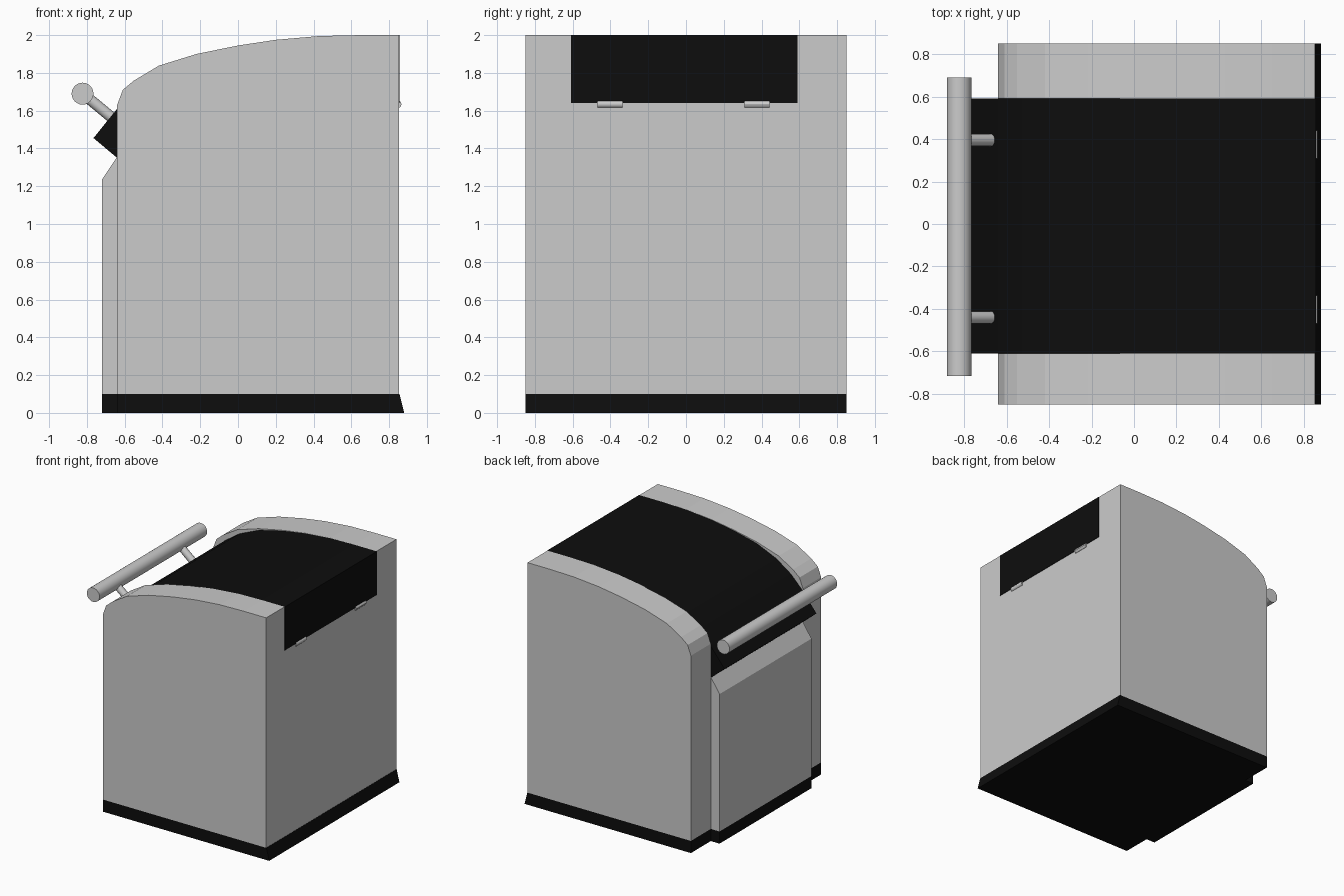
import bpy, bmesh
from mathutils import Vector

if "Cube" in bpy.data.objects:
    bpy.data.objects.remove(bpy.data.objects["Cube"])

Y0, Y1, HALF = -0.61, 0.59, 0.85   # centre channel limits and body half depth

black = bpy.data.materials.new("black_plastic")
black.diffuse_color = (0.004, 0.004, 0.004, 1)
black.use_nodes = True
black.node_tree.nodes["Principled BSDF"].inputs["Base Color"].default_value = black.diffuse_color


def prism(name, profile, y0, y1, mat=None):
    """Extrude an x-z outline along y."""
    bm = bmesh.new()
    face = bm.faces.new([bm.verts.new((x, y0, z)) for x, z in profile])
    out = bmesh.ops.extrude_face_region(bm, geom=[face])
    verts = [v for v in out["geom"] if isinstance(v, bmesh.types.BMVert)]
    bmesh.ops.translate(bm, vec=(0, y1 - y0, 0), verts=verts)
    bmesh.ops.recalc_face_normals(bm, faces=bm.faces)
    me = bpy.data.meshes.new(name)
    bm.to_mesh(me)
    bm.free()
    ob = bpy.data.objects.new(name, me)
    bpy.context.collection.objects.link(ob)
    if mat:
        me.materials.append(mat)
    return ob


def rod(name, a, b, r, sides):
    """Round bar between two points."""
    a, b = Vector(a), Vector(b)
    bpy.ops.mesh.primitive_cylinder_add(vertices=sides, radius=r,
                                        depth=(b - a).length, location=(a + b) / 2)
    ob = bpy.context.object
    ob.name = name
    ob.rotation_euler = (b - a).to_track_quat('Z', 'Y').to_euler()
    bpy.ops.object.shade_smooth_by_angle()


# Cabinet with curved top
body = prism("cabinet", [(-0.64, 0.1), (0.853, 0.1), (0.853, 2.0), (0.65, 2.0), (0.43, 1.995),
                         (0.2, 1.975), (0, 1.945), (-0.22, 1.9), (-0.42, 1.838),
                         (-0.55, 1.76), (-0.61, 1.71), (-0.64, 1.63)], -HALF, HALF)

# Channel cut for the lid
cutter = prism("lid_channel_cutter", [(-0.9, 1.30), (0.9, 1.65), (0.9, 2.2), (-0.9, 2.2)], Y0, Y1)
cutter.hide_render = True
cutter.hide_set(True)
cut = body.modifiers.new("channel", 'BOOLEAN')
cut.object = cutter
cut.operation = 'DIFFERENCE'
cut.solver = 'EXACT'

# Lid with angled front lip
prism("lid", [(-0.64, 1.35), (0.856, 1.64), (0.856, 2.0), (0.65, 2.0), (0.43, 1.994),
              (0.2, 1.973), (0, 1.94), (-0.22, 1.888), (-0.4, 1.81), (-0.53, 1.72),
              (-0.64, 1.61), (-0.765, 1.455)], Y0, Y1, black)

# Raised front panel
prism("front_panel", [(-0.64, 0.1), (-0.64, 1.355), (-0.72, 1.235), (-0.72, 0.1)], Y0, Y1)

# Kick base, flared at the hinge side
prism("base", [(-0.64, 0), (0.88, 0), (0.855, 0.1), (-0.64, 0.1)], -HALF, HALF, black)
prism("panel_base", [(-0.72, 0), (-0.64, 0), (-0.64, 0.1), (-0.72, 0.1)], Y0, Y1, black)

# Handle bar and its two posts
rod("handle_bar", (-0.823, -0.715, 1.69), (-0.823, 0.69, 1.69), 0.058, 24)
for y in (-0.44, 0.395):
    rod("handle_post", (-0.67, y, 1.565), (-0.815, y, 1.685), 0.029, 16)

# Hinge barrels
for y in (-0.402, 0.375):
    rod("hinge", (0.845, y - 0.066, 1.634), (0.845, y + 0.066, 1.634), 0.02, 12)
